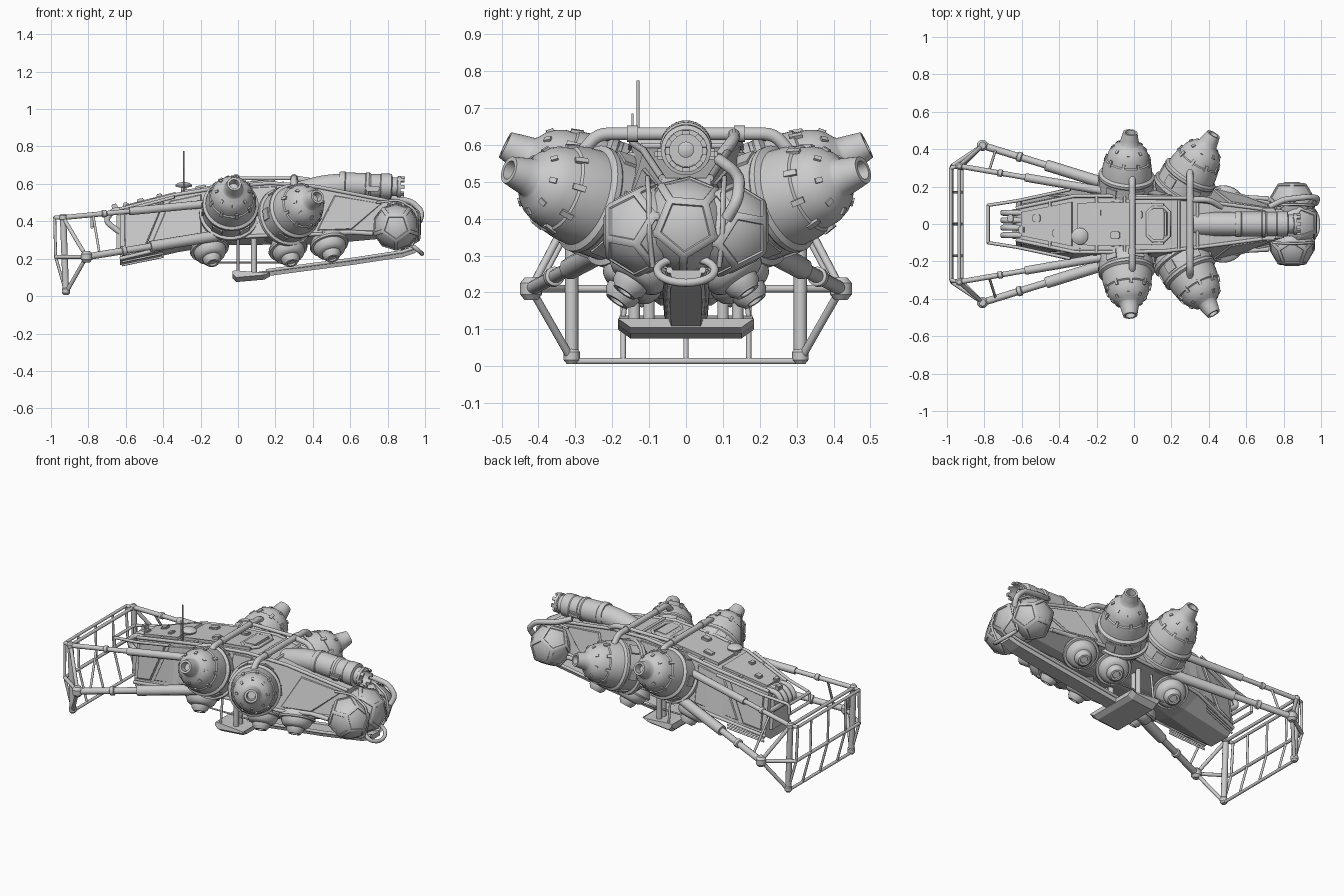
import bpy, bmesh, math
from mathutils import Vector, Matrix

if "Cube" in bpy.data.objects:
    bpy.data.objects.remove(bpy.data.objects["Cube"])
V = Vector

def finish(name, bm, angle=0.6):
    bmesh.ops.recalc_face_normals(bm, faces=bm.faces)
    me = bpy.data.meshes.new(name)
    bm.to_mesh(me); bm.free()
    if angle:
        me.shade_smooth(); me.set_sharp_from_angle(angle=angle)
    ob = bpy.data.objects.new(name, me)
    bpy.context.collection.objects.link(ob)
    return ob

def tube(name, pts, r, bend=0.0, closed=False):
    pts = [V(p) for p in pts]
    if bend:  # round the inner corners
        out = [pts[0]]
        for a, b, c in zip(pts, pts[1:], pts[2:]):
            p, q = b + (a - b).normalized() * bend, b + (c - b).normalized() * bend
            out += [p * (1 - t) ** 2 + b * 2 * t * (1 - t) + q * t * t for t in (0, .25, .5, .75, 1)]
        pts = out + [pts[-1]]
    cu = bpy.data.curves.new(name, 'CURVE')
    cu.dimensions = '3D'; cu.bevel_depth = r; cu.bevel_resolution = 3; cu.use_fill_caps = True
    sp = cu.splines.new('POLY'); sp.points.add(len(pts) - 1); sp.use_cyclic_u = closed
    for s, p in zip(sp.points, pts): s.co = (*p, 1)
    ob = bpy.data.objects.new(name, cu)
    bpy.context.collection.objects.link(ob)
    bpy.ops.object.select_all(action='DESELECT')
    ob.select_set(True); bpy.context.view_layer.objects.active = ob
    bpy.ops.object.convert(target='MESH')
    ob.data.shade_smooth(); ob.data.set_sharp_from_angle(angle=0.7)
    return ob

def lathe(name, prof, o, axis, n=32, lugs=()):
    bm = bmesh.new()
    rings = [[bm.verts.new((r * math.cos(2 * math.pi * i / n), r * math.sin(2 * math.pi * i / n), z))
              for i in range(n)] for r, z in prof]
    for a, b in zip(rings, rings[1:]):
        for i in range(n):
            bm.faces.new((a[i], a[(i + 1) % n], b[(i + 1) % n], b[i]))
    bm.faces.new(rings[0]); bm.faces.new(rings[-1])
    for cnt, r, z, size, tilt in lugs:  # small blocks spaced round the body
        for i in range(cnt):
            m = (Matrix.Rotation(2 * math.pi * i / cnt, 4, 'Z') @ Matrix.Translation((r, 0, z))
                 @ Matrix.Rotation(-tilt, 4, 'Y') @ Matrix.Diagonal((*size, 1)))
            bmesh.ops.create_cube(bm, size=1, matrix=m)
    bm.transform(Matrix.Translation(o) @ V(axis).to_track_quat('Z', 'Y').to_matrix().to_4x4())
    return finish(name, bm)

def box(name, c, size, bev=0.008, rot=0):
    bm = bmesh.new()
    bmesh.ops.create_cube(bm, size=1, matrix=Matrix.Translation(c) @ Matrix.Rotation(rot, 4, 'Y') @ Matrix.Diagonal((*size, 1)))
    bmesh.ops.bevel(bm, geom=bm.edges[:], offset=bev, segments=2, affect='EDGES')
    return finish(name, bm)

def loft(name, sections):
    bm = bmesh.new()
    rs = [[bm.verts.new(p) for p in s] for s in sections]
    n = len(rs[0])
    for a, b in zip(rs, rs[1:]):
        for i in range(n): bm.faces.new((a[i], a[(i + 1) % n], b[(i + 1) % n], b[i]))
    bm.faces.new(rs[0]); bm.faces.new(rs[-1])
    return finish(name, bm, 0)

# Hull: x, deck half width, deck z, chine half width, chine z, belly half width, belly z
ST = [(-.63, .085, .465, .12, .20, .07, .165), (-.32, .15, .545, .19, .275, .06, .235),
      (-.1, .15, .58, .2, .31, .035, .272), (.17, .145, .605, .205, .325, .03, .275),
      (.42, .115, .585, .19, .33, .03, .275), (.80, .065, .51, .09, .345, .04, .31)]
loft("hull", [[(x, a, b), (x, c, d), (x, e, f), (x, -e, f), (x, -c, d), (x, -a, b)] for x, a, b, c, d, e, f in ST])

def station(x):
    for p, q in zip(ST, ST[1:]):
        if x <= q[0] or q is ST[-1]:
            t = (x - p[0]) / (q[0] - p[0])
            return [u + (v - u) * t for u, v in zip(p, q)]

def wall(x, t, s):  # point on the sloping side wall, t=0 chine, t=1 deck edge
    _, a, b, c, d, _, _ = station(x)
    return V((x, s * (c + (a - c) * t), d + (b - d) * t))

def deck(x, k, up=0):  # point on the deck, k = fraction of half width
    st = station(x)
    return V((x, k * st[1], st[2] + up))

def plate(name, pts, thick=0.018):
    bm = bmesh.new()
    bm.faces.new([bm.verts.new(p) for p in pts])
    ob = finish(name, bm, 0)
    m = ob.modifiers.new("thickness", 'SOLIDIFY'); m.thickness = thick; m.offset = 0

PANELS = [[(-.6, .12), (-.6, .85), (-.4, .9), (-.5, .12)], [(-.46, .12), (-.36, .88), (-.2, .9), (-.2, .12)],
          [(.43, .1), (.52, .85), (.76, .85), (.6, .1)], [(.08, .55), (.08, .92), (.2, .92), (.2, .55)]]
for s in (1, -1):
    for uv in PANELS:
        pts = [wall(x, t, s) for x, t in uv]
        plate("side_panel", pts)
        tube("panel_trim", pts, .008, closed=True)
    tube("chine_rail", [wall(x[0], 0, s) for x in ST], .010)
    tube("deck_edge", [wall(x[0], 1, s) for x in ST], .01)
    tube("rear_rail", [(-.34, s * .185, .53), (-.62, s * .125, .455), (-.78, s * .10, .43), (-.78, s * .10, .37)], .009, .02)
    # rear slats and nose fairing
    for k in range(4):
        tube("rear_slat", [(-.62, s * .12, .165 + k * .018), (-.4, s * .165, .21 + k * .018)], .006)
    tube("nose_fairing", [wall(.45, .02, s), wall(.6, .02, s), (.72, s * .135, .335)], .013)

# Deck plating, hatch and clutter
plate("deck_plate", [deck(-.6, .7), deck(-.33, .8), deck(-.33, -.8), deck(-.6, -.7)], .03)
plate("mid_deck_plate", [deck(-.3, .75), deck(-.1, .78), deck(.16, .75), deck(.16, -.75), deck(-.1, -.78), deck(-.3, -.75)], .035)
box("deck_hatch", (.13, 0, .604), (.09, .15, .035), .012, -.09)
tube("hatch_rim", [(.13 + x * .058, y * .09, .612 + x * .005) for x, y in
     ((.5, 1), (1, .7), (1, -.7), (.5, -1), (-.5, -1), (-1, -.7), (-1, .7), (-.5, 1))], .01, closed=True)
for x, y, w in ((-.66, .03, .03), (-.6, -.03, .03), (-.52, .03, .04), (-.42, -.05, .03), (-.2, .06, .06), (-.1, -.06, .05), (.02, .05, .05)):
    box("deck_box", (x, y, station(max(x, -.63))[2] + .014), (w, .04, .028), .005, -.2)
for x in (-.45, -.2, -.05, .24, .34):
    tube("deck_rib", [deck(x, .98, .006), deck(x, -.98, .006)], .008)
lathe("sensor_disc", [(.015, -.04), (.015, 0), (.042, .004), (.045, .014), (.03, .025), (.01, .03)], (-.29, -.065, .58), (0, 0, 1))
tube("antenna_mast", [(-.29, -.13, .54), (-.29, -.13, .775)], .004)
tube("short_antenna", [(-.29, -.145, .54), (-.29, -.145, .685)], .003)

# Rear exhaust fingers and bumper
for i in range(4):
    y = -.06 + i * .04
    tube("exhaust_pipe", [(-.58, y, .46), (-.67, y, .46), (-.71, y, .40), (-.63, y, .34)], .016, .03)
tube("rear_bumper", [(-.78, .10, .43), (-.78, -.10, .43)], .009)
tube("rear_bumper_low", [(-.78, .10, .37), (-.78, -.10, .37)], .009)
plate("rear_grille", [(-.635, .06, .43), (-.635, -.06, .43), (-.635, -.08, .23), (-.635, .08, .23)], .03)

# Four side thrusters
BELL = [(.11, -.03), (.14, .0), (.15, .02), (.161, .03), (.161, .05), (.146, .055), (.146, .125), (.150, .13), (.150, .145), (.135, .155),
        (.132, .19), (.122, .235), (.115, .24), (.108, .27), (.096, .295), (.078, .315), (.058, .328), (.052, .335), (.047, .36),
        (.038, .40), (.026, .40), (.022, .36)]
LUGS = [(9, .117, .240, (.014, .016, .036), .3), (6, .146, .09, (.010, .06, .05), 0), (8, .086, .306, (.012, .014, .02), .8)]
for s in (1, -1):
    for nm, base, tip in (("rear", (-.05, .13, .425), (-.02, .49, .60)), ("front", (.24, .16, .415), (.425, .48, .532))):
        b = V((base[0], s * base[1], base[2])); t = V((tip[0], s * tip[1], tip[2])); d = (t - b).normalized()
        lathe(nm + "_thruster", BELL, t - d * .4, d, 40, LUGS)
        lathe(nm + "_thruster_mount", [(.11, -.08), (.12, 0), (.13, .02)], t - d * .42, d, 24)

# Cross pipes over the deck
for x, y in ((-.01, .23), (.30, .24)):
    tube("cross_pipe", [(x, -y - .07, .545), (x, -y, .63), (x, y, .63), (x, y + .07, .545)], .018, .03)
    for s in (1, -1):
        lathe("pipe_collar", [(.022, 0), (.022, .03)], (x, s * .13, .63), (0, s, 0), 16)
tube("long_pipe", [(-.01, .14, .63), (.30, .14, .63)], .011)

# Dorsal gun barrel
tube("barrel_elbow", [(.33, 0, .55), (.45, 0, .585), (.58, 0, .595)], .065, .06)
lathe("gun_barrel", [(.066, 0), (.070, .01), (.070, .03), (.066, .035), (.066, .14), (.071, .145), (.071, .16), (.064, .17), (.064, .22),
                     (.068, .225), (.068, .28), (.05, .285), (.05, .31), (.058, .315), (.058, .33), (.045, .33), (.045, .28)],
      (.54, 0, .597), (1, 0, -.04), 32, [(8, .050, .33, (.012, .02, .04), 0)])
lathe("muzzle_core", [(.022, 0), (.022, .04), (.012, .045)], (.81, 0, .587), (1, 0, 0), 16)
for s in (1, -1):
    box("barrel_bracket", (.72, s * .065, .575), (.08, .04, .03))

# Faceted nose pods
def pod(name, c, axis, R):
    g = (1 + 5 ** .5) / 2
    pts = [(a, b, d) for a in (1, -1) for b in (1, -1) for d in (1, -1)]
    for a in (1, -1):
        for b in (1, -1):
            pts += [(0, a / g, b * g), (a / g, b * g, 0), (b * g, 0, a / g)]
    bm = bmesh.new()
    for p in pts: bm.verts.new(V(p).normalized() * R)
    bmesh.ops.convex_hull(bm, input=bm.verts[:])
    bmesh.ops.dissolve_limit(bm, angle_limit=.05, verts=bm.verts[:], edges=bm.edges[:])
    q = V((0, g, 1)).rotation_difference(V(axis))
    bm.normal_update()
    faces = bm.faces[:]
    # raised rim then a gently domed window
    bmesh.ops.inset_individual(bm, faces=faces, thickness=.012, depth=.004)
    bmesh.ops.inset_individual(bm, faces=faces, thickness=.004, depth=-.004)
    bmesh.ops.inset_individual(bm, faces=faces, thickness=.022, depth=.008)
    bm.transform(Matrix.Translation(c) @ q.to_matrix().to_4x4())
    finish(name, bm, .5)
pod("nose_pod", (.862, 0, .38), (1, 0, 0), .138)
for s in (1, -1):
    pod("side_pod", (.845, s * .112, .37), (0, s, 0), .13)
    tube("pod_strap", [(.74, s * .10, .5), (.86, s * .105, .515), (.95, s * .10, .46), (.965, s * .10, .36), (.93, s * .09, .27)], .007, .03)
tube("nose_hose", [(.72, .09, .56), (.80, .13, .53), (.93, .145, .505), (.985, .14, .45), (.97, .11, .40)], .016, .03)
tube("upper_hose", [(.30, .13, .63), (.40, .13, .615), (.47, .09, .565)], .016, .03)

# Chin ring, boom and landing pad
ring = [V((.945 - .04 * math.sin(a), .078 * math.cos(a), .26 + .034 * math.sin(a))) for a in [i * math.pi / 12 for i in range(24)]]
tube("chin_ring", ring, .011, closed=True)
BOOM = [(.95, .245, .045), (.88, .222, .052), (.62, .182, .055), (.15, .12, .05), (.05, .105, .05)]
loft("chin_boom", [[(x, w, z + .016), (x, w * .8, z - .014), (x, -w * .8, z - .014), (x, -w, z + .016)] for x, z, w in BOOM])
for s in (1, -1):
    tube("boom_rail", [(x, s * w, z + .016) for x, z, w in BOOM[:4]], .009)
    for y in (.10, .14):
        tube("pad_post", [(.085, s * y, .12), (.085, s * y, .31)], .016)
    tube("pad_strut", [(.0, s * .17, .13), (.0, s * .15, .30)], .007)
    tube("belly_pipe", [(-.12, s * .12, .18), (.25, s * .12, .18)], .005)
loft("landing_pad", [[(x, .15, z0), (x, .185, z0 + .025), (x, .18, z1), (x, -.18, z1), (x, -.185, z0 + .025), (x, -.15, z0)]
                     for x, z0, z1 in ((-.03, .095, .135), (-.01, .075, .137), (.14, .088, .125), (.17, .105, .125))])

# Belly repulsor discs
DISC = [(.085, -.03), (.10, -.005), (.106, .012), (.102, .022), (.088, .022), (.086, .038), (.076, .058), (.062, .068), (.05, .07),
        (.047, .088), (.036, .1), (.034, .105), (.022, .105), (.02, .095)]
for s in (1, -1):
    for x, y, z in ((-.155, .13, .26), (.265, .13, .26), (.485, .11, .285)):
        lathe("belly_disc", DISC, (x, s * y, z), (.2, s * .55, -.81), 32)

# Tail cage on four telescopic arms
for s in (1, -1):
    A, B, C, D = V((-.935, s * .31, .42)), V((-.81, s * .42, .21)), V((-.92, s * .31, .018)), V((-.975, s * .31, .21))
    T = V((-.98, s * .30, .42))
    tube("cage_post", [A, C], .018)
    for a, b in ((A, B), (B, C), (B, D), (A, T)):
        tube("cage_side_bar", [a, b], .011)
    tube("cage_back_bar", [T, D, C], .008)
    for k in (0, .17) if s > 0 else (.17,):
        tube("cage_upright", [(-.98, s * k, .42), (-.975, s * k, .21), (-.92, s * k, .014)], .007)
    for p, r in ((A, .02), (B, .03), (C + V((0, 0, .01)), .022)):
        lathe("cage_joint", [(r * .6, -r), (r, -r * .5), (r, r * .5), (r * .6, r)], p, (0, 0, 1), 16)
    for nm, start, end, r, split in (("lower", B, V((-.1, s * .20, .325)), .019, .48), ("upper", A, V((-.15, s * .175, .495)), .014, .45)):
        d = (end - start).normalized(); mid = start.lerp(end, split)
        tube(nm + "_arm_rod", [start, mid], r)
        tube(nm + "_arm_sleeve", [mid, end], r * 1.6)
        lathe(nm + "_arm_collar", [(r, -.014), (r * 1.4, -.01), (r * 1.4, .01), (r, .014)], start.lerp(end, .28), d, 20)
    tube("arm_brace", [(-.775, s * .283, .435), (-.74, s * .395, .225)], .007)
for x, y, z, r in ((-.935, .31, .42, .010), (-.98, .30, .42, .009), (-.975, .31, .21, .010), (-.92, .31, .014, .009)):
    tube("cage_cross_bar", [(x, -y, z), (x, y, z)], r)
